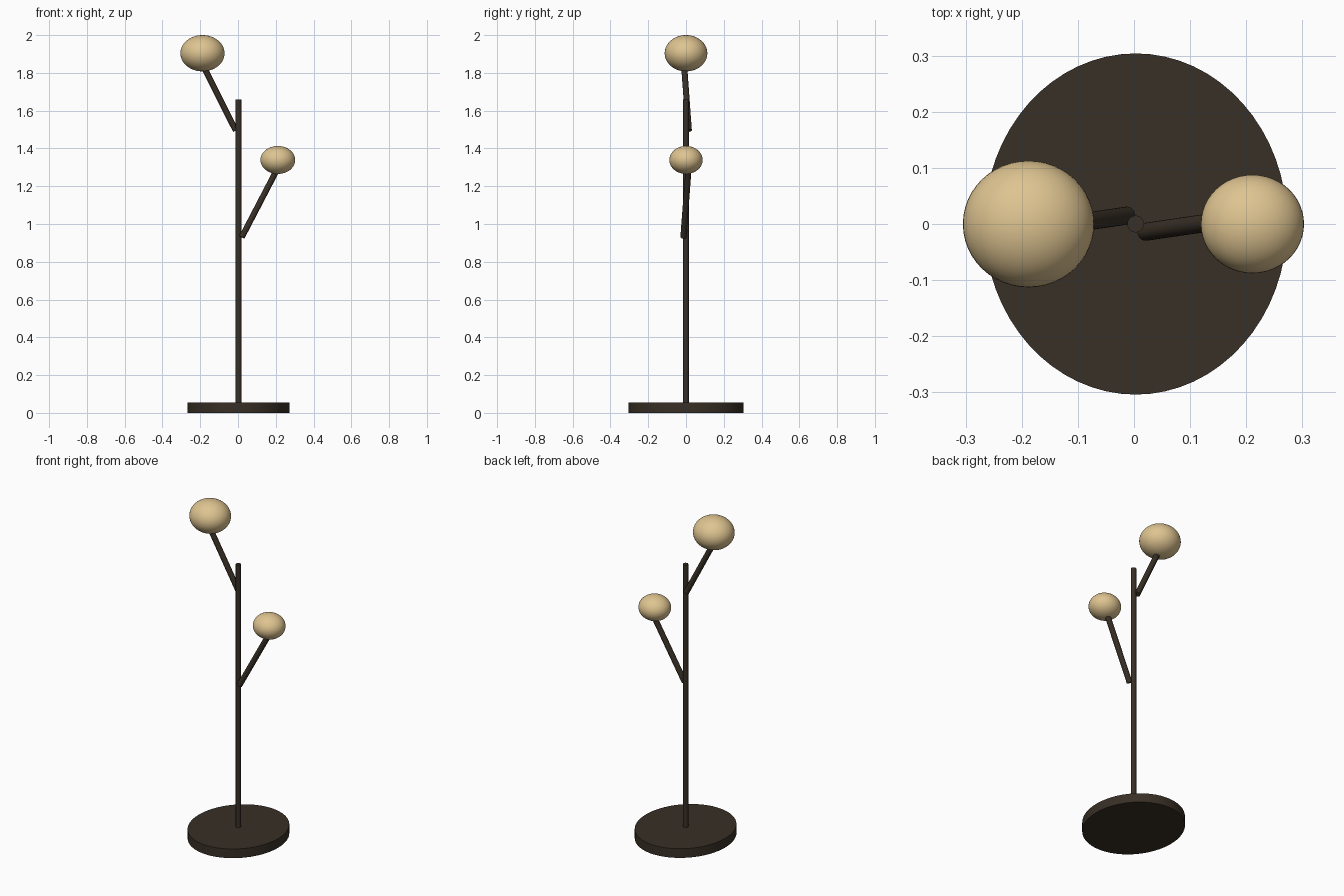
import bpy
import math
from mathutils import Vector

if "Cube" in bpy.data.objects:
    bpy.data.objects.remove(bpy.data.objects["Cube"], do_unlink=True)


def material(name, colour):
    mat = bpy.data.materials.new(name)
    mat.use_nodes = True
    mat.diffuse_color = (*colour, 1)
    mat.node_tree.nodes["Principled BSDF"].inputs["Base Color"].default_value = (*colour, 1)
    return mat


bronze = material("dark_bronze", (0.040, 0.029, 0.019))
glass = material("warm_glass", (0.73, 0.55, 0.28))


def finish(name, mat, scale=(1, 1, 1)):
    obj = bpy.context.object
    obj.name = name
    obj.scale = scale
    obj.data.materials.append(mat)
    bpy.ops.object.transform_apply(location=False, rotation=False, scale=True)
    bpy.ops.object.shade_smooth_by_angle(angle=math.radians(40))
    return obj


def rod(name, start, end, radius, sides=24, scale=(1, 1, 1)):
    start, end = Vector(start), Vector(end)
    axis = end - start
    bpy.ops.mesh.primitive_cylinder_add(
        vertices=sides, radius=radius, depth=axis.length,
        location=(start + end) / 2,
        rotation=axis.to_track_quat("Z", "Y").to_euler())
    return finish(name, bronze, scale)


def globe(name, centre, radii):
    bpy.ops.mesh.primitive_uv_sphere_add(segments=48, ring_count=24, radius=1, location=centre)
    return finish(name, glass, radii)


# Oval base and upright stem
rod("base", (0.003, 0, 0), (0.003, 0, 0.056), 1, 64, (0.27, 0.304, 1))
rod("stem", (0.003, 0, 0.05), (0.003, 0, 1.66), 0.015)

# Slanted branches
rod("upper_branch", (-0.012, 0.015, 1.495), (-0.185, -0.01, 1.84), 0.016)
rod("lower_branch", (0.02, -0.014, 0.93), (0.205, 0.013, 1.285), 0.016)

# Flattened glass globes
globe("upper_globe", (-0.188, 0, 1.904), (0.117, 0.113, 0.096))
globe("lower_globe", (0.211, 0, 1.339), (0.092, 0.088, 0.074))
